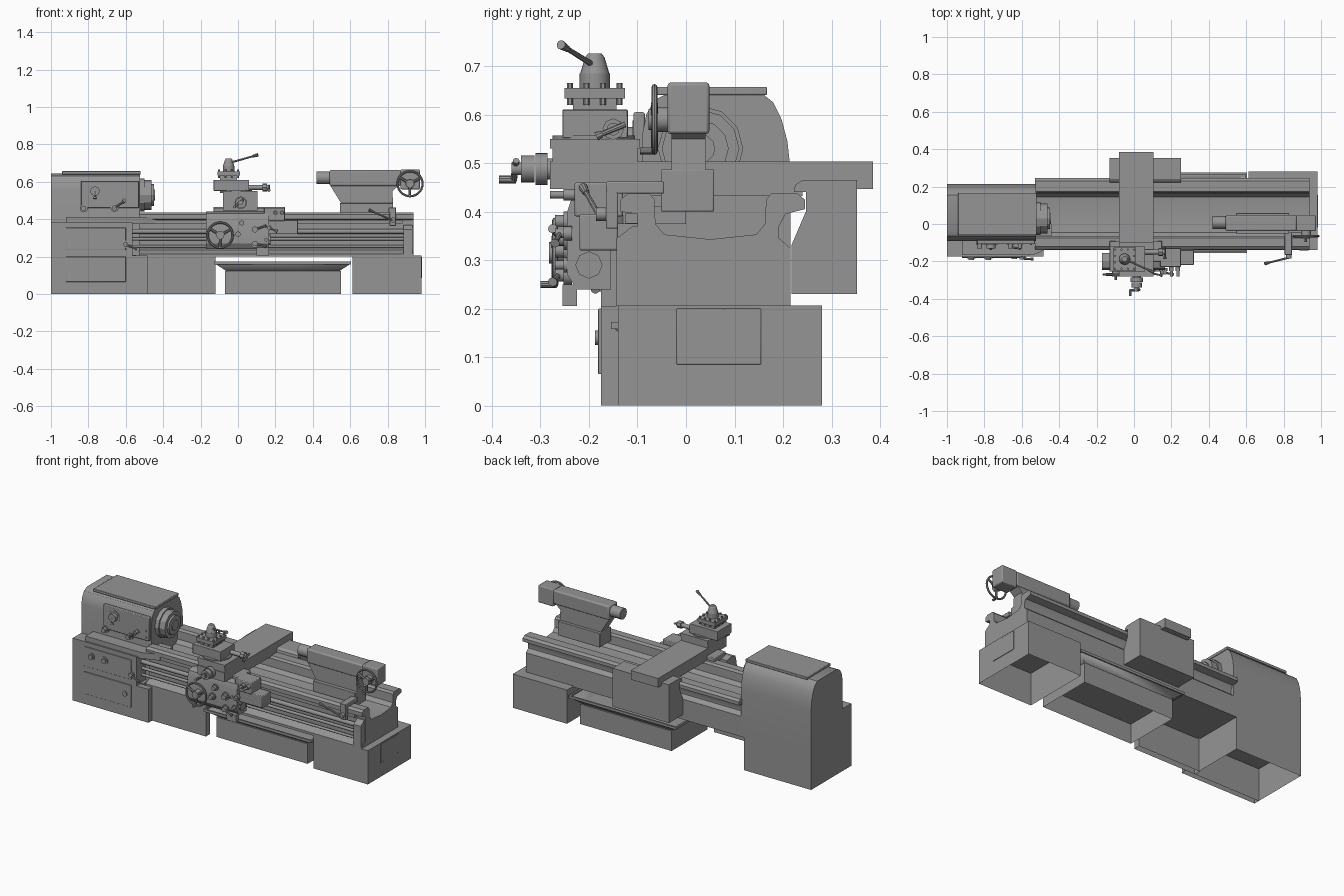
import bpy, bmesh, math
from mathutils import Vector


def finish(name, bm, bevel=0):
    bmesh.ops.recalc_face_normals(bm, faces=bm.faces)
    me = bpy.data.meshes.new(name)
    bm.to_mesh(me)
    bm.free()
    ob = bpy.data.objects.new(name, me)
    bpy.context.collection.objects.link(ob)
    if bevel:
        m = ob.modifiers.new("bevel", 'BEVEL')
        m.width, m.segments, m.limit_method = bevel, 2, 'ANGLE'
    return ob


def prism(name, pts, axis, a, b, bevel=0):
    """Extrude a profile along an axis: x takes (y,z), y takes (x,z), z takes (x,y)."""
    put = {'x': lambda p: (a, p[0], p[1]), 'y': lambda p: (p[0], a, p[1]), 'z': lambda p: (p[0], p[1], a)}[axis]
    bm = bmesh.new()
    f = bm.faces.new([bm.verts.new(put(p)) for p in pts])
    r = bmesh.ops.extrude_face_region(bm, geom=[f])
    d = Vector([b - a if axis == k else 0 for k in 'xyz'])
    bmesh.ops.translate(bm, vec=d, verts=[v for v in r['geom'] if isinstance(v, bmesh.types.BMVert)])
    return finish(name, bm, bevel)


def box(name, x0, x1, y0, y1, z0, z1, bevel=0):
    return prism(name, [(x0, y0), (x1, y0), (x1, y1), (x0, y1)], 'z', z0, z1, bevel)


def cabinet(name, *dims):
    """Box on the floor with an open underside."""
    me = box(name, *dims).data
    bm = bmesh.new()
    bm.from_mesh(me)
    low = [f for f in bm.faces if all(v.co.z < 0.001 for v in f.verts)]
    bmesh.ops.delete(bm, geom=low, context='FACES')
    bm.to_mesh(me)
    bm.free()


def rod(name, p, q, r, r2=None, n=16):
    """Cylinder or cone from p to q."""
    p, q = Vector(p), Vector(q)
    bm = bmesh.new()
    bmesh.ops.create_cone(bm, cap_ends=True, segments=n, radius1=r, radius2=r if r2 is None else r2,
                          depth=(q - p).length)
    bm.transform(Vector((0, 0, 1)).rotation_difference(q - p).to_matrix().to_4x4())
    bmesh.ops.translate(bm, vec=(p + q) / 2, verts=bm.verts)
    return finish(name, bm)


def knob(name, x, y, z, r, length=0.03):
    """Front-facing stepped knob."""
    rod(name + "_base", (x, y, z), (x, y - length * 0.5, z), r)
    rod(name + "_cap", (x, y - length * 0.5, z), (x, y - length, z), r * 0.65)


def lever(name, p, q, r=0.006):
    """Thin arm with a flared grip."""
    p, q = Vector(p), Vector(q)
    rod(name + "_arm", p, q, r, r * 0.8, 8)
    rod(name + "_grip", q + (p - q) * 0.2, q, r * 1.1, r * 1.6, 10)


def handwheel(name, x, y, z, r, spokes=3):
    """Front-facing wheel with hub, spokes and crank grip."""
    bpy.ops.mesh.primitive_torus_add(major_radius=r - 0.006, minor_radius=0.006, major_segments=28,
                                     minor_segments=8, location=(x, y, z), rotation=(math.pi / 2, 0, 0))
    bpy.context.object.name = name + "_rim"
    rod(name + "_hub", (x, y + 0.025, z), (x, y - 0.012, z), 0.022)
    for i in range(spokes):
        t = 0.5 + i * math.tau / spokes
        e = (x + (r - 0.008) * math.cos(t), y, z + (r - 0.008) * math.sin(t))
        rod(f"{name}_spoke_{i}", (x, y, z), e, 0.007, n=8)
    rod(name + "_grip", e, (e[0], y - 0.03, e[2]), 0.007, n=10)


# floor cabinets and chip tray
cabinet("left_cabinet", -1, -0.545, -0.14, 0.215, 0, 0.21)
cabinet("left_cabinet_front", -1, -0.485, -0.175, -0.139, 0, 0.205)
cabinet("middle_cabinet", -0.55, -0.12, -0.14, -0.1, 0, 0.2)
cabinet("right_pedestal", 0.612, 0.98, -0.14, 0.28, 0, 0.207)
box("pedestal_end_panel", 0.978, 0.983, -0.02, 0.155, 0.085, 0.2, 0.002)
cabinet("coolant_tank", -0.07, 0.55, -0.11, 0.24, 0, 0.122)
bm = bmesh.new()
lo, hi = [[bm.verts.new(c) for c in ((x0, y0, z), (x1, y0, z), (x1, y1, z), (x0, y1, z))]
          for x0, x1, y0, y1, z in ((-0.06, 0.54, -0.1, 0.23, 0.122), (-0.12, 0.6, -0.15, 0.27, 0.16))]
bm.faces.new(lo)
for i in range(4):
    bm.faces.new((lo[i], lo[i - 1], hi[i - 1], hi[i]))
finish("chip_tray", bm).modifiers.new("wall", 'SOLIDIFY').thickness = 0.006
for i, (x0, x1, y0, y1) in enumerate(((-0.125, 0.605, -0.155, -0.145), (-0.125, 0.605, 0.265, 0.275),
                                      (-0.125, -0.115, -0.145, 0.265), (0.595, 0.605, -0.145, 0.265))):
    box(f"tray_rim_{i}", x0, x1, y0, y1, 0.158, 0.173)

# gearbox with tapered top, control panel and door
box("gearbox", -1, -0.565, -0.175, 0.1, 0.2, 0.382)
prism("gearbox_top", [(-0.92, 0), (-0.92, -0.165), (-0.54, -0.165), (-0.48, -0.14), (-0.44, -0.13), (-0.44, 0)],
      'z', 0.375, 0.412)
box("gearbox_panel", -0.92, -0.6, -0.18, -0.17, 0.235, 0.355, 0.002)
box("cabinet_door", -0.92, -0.6, -0.181, -0.17, 0.065, 0.2, 0.002)
rod("door_latch", (-0.64, -0.175, 0.14), (-0.64, -0.188, 0.14), 0.015)
for i, x in enumerate((-0.87, -0.78)):
    knob(f"gearbox_knob_{i}", x, -0.178, 0.305, 0.023, 0.014)
knob("gearbox_selector", -0.6, -0.17, 0.265, 0.02, 0.02)
lever("gearbox_lever", (-0.6, -0.185, 0.265), (-0.54, -0.187, 0.24))

# headstock
prism("headstock", [(-0.09, 0.2), (-0.09, 0.56), (-0.082, 0.6), (-0.065, 0.63), (-0.035, 0.645), (0.155, 0.645),
                    (0.18, 0.625), (0.197, 0.59), (0.209, 0.545), (0.215, 0.49), (0.215, 0.2)], 'x', -1, -0.525)
box("headstock_lid", -0.94, -0.52, -0.06, 0.167, 0.64, 0.657, 0.003)
box("headstock_panel", -0.84, -0.53, -0.108, -0.085, 0.46, 0.605, 0.004)
for i, (x, z, r) in enumerate(((-0.765, 0.55, 0.038), (-0.825, 0.458, 0.021), (-0.66, 0.46, 0.021),
                               (-0.61, 0.5, 0.016), (-0.55, 0.52, 0.008), (-0.55, 0.48, 0.008))):
    knob(f"headstock_knob_{i}", x, -0.09, z, r, 0.04 if r > 0.015 else 0.022)
lever("headstock_lever_0", (-0.765, -0.125, 0.55), (-0.765, -0.13, 0.51))
lever("headstock_lever_1", (-0.66, -0.125, 0.46), (-0.61, -0.13, 0.495))
rod("spindle_flange", (-0.54, 0.03, 0.53), (-0.5, 0.03, 0.53), 0.088, n=12)
rod("spindle_nose", (-0.5, 0.03, 0.53), (-0.462, 0.03, 0.53), 0.08, n=12)
rod("spindle_ring", (-0.462, 0.03, 0.53), (-0.45, 0.03, 0.53), 0.058, n=12)
rod("spindle_bore", (-0.45, 0.03, 0.53), (-0.445, 0.03, 0.53), 0.03, n=12)

# bed with trough between the two ways
prism("bed", [(-0.14, 0.2), (-0.14, 0.215), (-0.1, 0.235), (-0.1, 0.395), (-0.135, 0.4), (-0.135, 0.425),
              (-0.12, 0.437), (-0.075, 0.437), (-0.065, 0.425), (-0.063, 0.375), (-0.045, 0.353), (0.05, 0.343),
              (0.145, 0.353), (0.163, 0.375), (0.165, 0.425), (0.175, 0.437), (0.23, 0.437), (0.245, 0.425),
              (0.245, 0.405), (0.205, 0.395), (0.192, 0.37), (0.192, 0.345), (0.215, 0.325), (0.215, 0.2)],
      'x', -0.53, 0.937)
box("gear_rack", -0.48, 0.88, -0.125, -0.1, 0.376, 0.396)

# lead screw, feed rods and end bearing
for name, z, r in (("lead_screw", 0.335, 0.013), ("feed_rod", 0.295, 0.009), ("control_rod", 0.255, 0.008)):
    rod(name, (-0.57, -0.122, z), (0.9, -0.122, z), r)
prism("rod_end_bearing", [(-0.095, 0.205), (-0.143, 0.205), (-0.143, 0.345), (-0.11, 0.37), (-0.095, 0.37)],
      'x', 0.885, 0.934)

# carriage, cross slide and rear housing
box("saddle", -0.08, 0.105, -0.17, 0.24, 0.432, 0.465)
box("cross_slide", -0.08, 0.105, -0.28, 0.385, 0.447, 0.503)
prism("rear_housing", [(0.217, 0.23), (0.217, 0.33), (0.247, 0.4), (0.247, 0.44), (0.222, 0.44), (0.225, 0.455),
                       (0.24, 0.465), (0.352, 0.465), (0.352, 0.23)], 'x', -0.13, 0.252)
box("saddle_front", -0.13, 0.15, -0.2, -0.09, 0.425, 0.46, 0.004)
prism("apron", [(-0.155, 0.24), (-0.155, 0.43), (-0.2, 0.44), (-0.235, 0.43), (-0.245, 0.4), (-0.245, 0.27),
                (-0.225, 0.24)], 'x', -0.17, 0.165)
box("apron_side_box", 0.14, 0.25, -0.23, -0.13, 0.39, 0.46, 0.004)
box("apron_feed_box", 0.15, 0.32, -0.22, -0.14, 0.32, 0.395, 0.004)
box("apron_foot", 0.1, 0.165, -0.255, -0.225, 0.205, 0.25)
rod("apron_side_cap", (0.16, -0.2, 0.29), (0.175, -0.2, 0.29), 0.028, n=8)
handwheel("apron_handwheel", -0.095, -0.27, 0.315, 0.073)
for i, (x, z, r) in enumerate(((0.0, 0.32, 0.022), (0.02, 0.38, 0.02), (0.09, 0.345, 0.024), (0.09, 0.27, 0.022),
                               (0.165, 0.355, 0.015), (0.15, 0.29, 0.015))):
    knob(f"apron_knob_{i}", x, -0.235, z, r, 0.035)
lever("apron_lever_0", (0.09, -0.262, 0.345), (0.15, -0.275, 0.365))
lever("apron_lever_1", (0.09, -0.262, 0.27), (0.15, -0.275, 0.255))
lever("apron_lever_2", (0.165, -0.26, 0.355), (0.21, -0.27, 0.335))
for i, x in enumerate((0.2, 0.235)):
    knob(f"side_box_knob_{i}", x, -0.225, 0.435, 0.012, 0.055)

# cross-slide crank
for i, (y0, y1, r) in enumerate(((-0.27, -0.3, 0.022), (-0.285, -0.31, 0.033), (-0.312, -0.34, 0.028),
                                 (-0.34, -0.36, 0.013))):
    rod(f"cross_dial_{i}", (0.015, y0, 0.488), (0.015, y1, 0.488), r, n=20)
rod("cross_crank_arm", (0.03, -0.35, 0.505), (-0.02, -0.355, 0.465), 0.007, n=8)
rod("cross_crank_grip", (-0.02, -0.35, 0.466), (-0.02, -0.385, 0.466), 0.008, n=10)

# compound slide
box("compound_base", -0.08, 0.105, -0.28, -0.095, 0.53, 0.55)
box("compound_neck", -0.08, 0.105, -0.275, -0.1, 0.5, 0.532)
rod("compound_swivel", (-0.01, -0.19, 0.54), (-0.01, -0.19, 0.557), 0.085, n=24)
box("compound_slide", -0.13, 0.06, -0.255, -0.12, 0.552, 0.61, 0.002)
rod("compound_screw", (0.06, -0.15, 0.57), (0.165, -0.15, 0.57), 0.013)
rod("compound_dial", (0.13, -0.15, 0.57), (0.155, -0.15, 0.57), 0.022, n=8)
lever("compound_crank", (0.165, -0.125, 0.58), (0.165, -0.185, 0.555))

# four-way tool post with clamp bolts and locking lever
cx, cy = -0.05, -0.188
box("tool_post_core", cx - 0.045, cx + 0.045, cy - 0.045, cy + 0.045, 0.608, 0.64)
box("tool_post_top", cx - 0.06, cx + 0.06, cy - 0.062, cy + 0.062, 0.633, 0.655)
for i in range(4):
    for j in range(4):
        if i in (0, 3) or j in (0, 3):
            x, y = cx + (i - 1.5) * 0.034, cy + (j - 1.5) * 0.034
            rod(f"clamp_bolt_{i}_{j}", (x, y, 0.62), (x, y, 0.665), 0.006, n=6)
rod("tool_post_collar", (cx, cy, 0.655), (cx, cy, 0.685), 0.031, n=20)
rod("tool_post_cone", (cx, cy, 0.685), (cx, cy, 0.718), 0.03, 0.02, n=20)
rod("tool_post_cap", (cx, cy, 0.718), (cx, cy, 0.726), 0.02, 0.014, n=20)
lever("tool_post_lever", (cx, cy, 0.7), (0.105, -0.258, 0.744), 0.006)

# tailstock
box("tailstock_base", 0.545, 0.83, -0.052, 0.058, 0.4, 0.487, 0.003)
prism("tailstock_web", [(0.555, 0.48), (0.83, 0.48), (0.825, 0.55), (0.865, 0.585), (0.49, 0.585)],
      'y', -0.03, 0.04)
box("tailstock_body", 0.49, 0.87, -0.038, 0.048, 0.578, 0.663, 0.008)
rod("tailstock_quill", (0.42, 0.008, 0.622), (0.5, 0.008, 0.622), 0.034, n=16)
box("tailstock_gear_case", 0.868, 0.972, -0.038, 0.048, 0.56, 0.666, 0.006)
rod("tailstock_shaft", (0.92, -0.03, 0.59), (0.92, -0.06, 0.59), 0.026)
handwheel("tailstock_handwheel", 0.92, -0.065, 0.59, 0.073)

# tailstock clamp
box("clamp_bracket", 0.805, 0.845, -0.165, -0.045, 0.437, 0.462, 0.003)
box("clamp_block", 0.81, 0.845, -0.165, -0.14, 0.365, 0.46, 0.003)
rod("clamp_pivot", (0.828, -0.16, 0.395), (0.828, -0.185, 0.395), 0.014)
lever("clamp_lever", (0.835, -0.178, 0.39), (0.7, -0.212, 0.45))

# dark grey paint; smooth round parts, keep hard edges
paint = bpy.data.materials.new("dark_grey_paint")
paint.diffuse_color = (0.3, 0.3, 0.3, 1)
for ob in bpy.data.objects:
    ob.select_set(True)
    ob.data.materials.append(paint)
bpy.context.view_layer.objects.active = bpy.data.objects["bed"]
bpy.ops.object.shade_smooth_by_angle(angle=math.radians(28))
